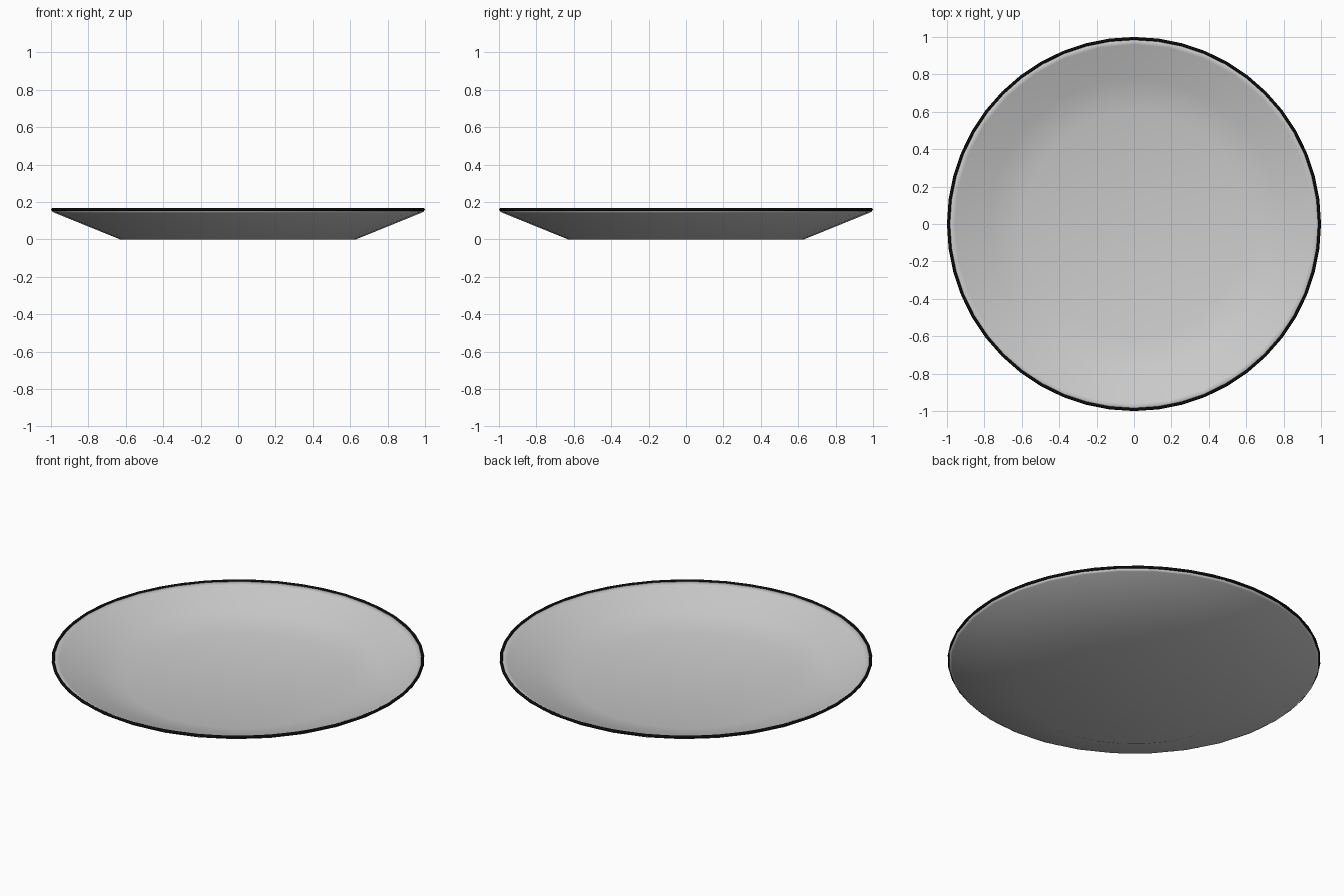
import bpy, bmesh, math

if "Cube" in bpy.data.objects:
    bpy.data.objects.remove(bpy.data.objects["Cube"])


def lathe(name, profile, segments, closed=False):
    """Spin an (r, z) profile about z; points with r = 0 become poles."""
    bm = bmesh.new()
    rings = []
    for r, z in profile:
        if r == 0:
            rings.append([bm.verts.new((0, 0, z))] * segments)
        else:
            rings.append([bm.verts.new((r * math.cos(2 * math.pi * i / segments),
                                        r * math.sin(2 * math.pi * i / segments), z))
                          for i in range(segments)])
    pairs = list(zip(rings, rings[1:]))
    if closed:
        pairs.append((rings[-1], rings[0]))
    for a, b in pairs:
        for i in range(segments):
            j = (i + 1) % segments
            corners = list(dict.fromkeys((a[i], a[j], b[j], b[i])))
            bm.faces.new(corners)
    bmesh.ops.recalc_face_normals(bm, faces=bm.faces)
    mesh = bpy.data.meshes.new(name)
    bm.to_mesh(mesh)
    bm.free()
    for p in mesh.polygons:
        p.use_smooth = True
    ob = bpy.data.objects.new(name, mesh)
    bpy.context.collection.objects.link(ob)
    return ob


# Dish: flat base, sloping wall, small lip, shallow inner bowl
lathe("plate_dish", [(0, 0), (0.63, 0), (0.98, 0.142), (0.994, 0.15), (0.985, 0.16),
                     (0.96, 0.152), (0.78, 0.075), (0.60, 0.03), (0, 0.03)], 32)

# Thin black band around the rim
band = lathe("rim_band", [(0.992 + 0.008 * math.cos(k * math.pi / 4),
                           0.16 + 0.008 * math.sin(k * math.pi / 4)) for k in range(8)],
             48, closed=True)
black = bpy.data.materials.new("black_rim")
black.diffuse_color = (0.004, 0.004, 0.004, 1)
black.use_nodes = True
black.node_tree.nodes["Principled BSDF"].inputs["Base Color"].default_value = black.diffuse_color
band.data.materials.append(black)
